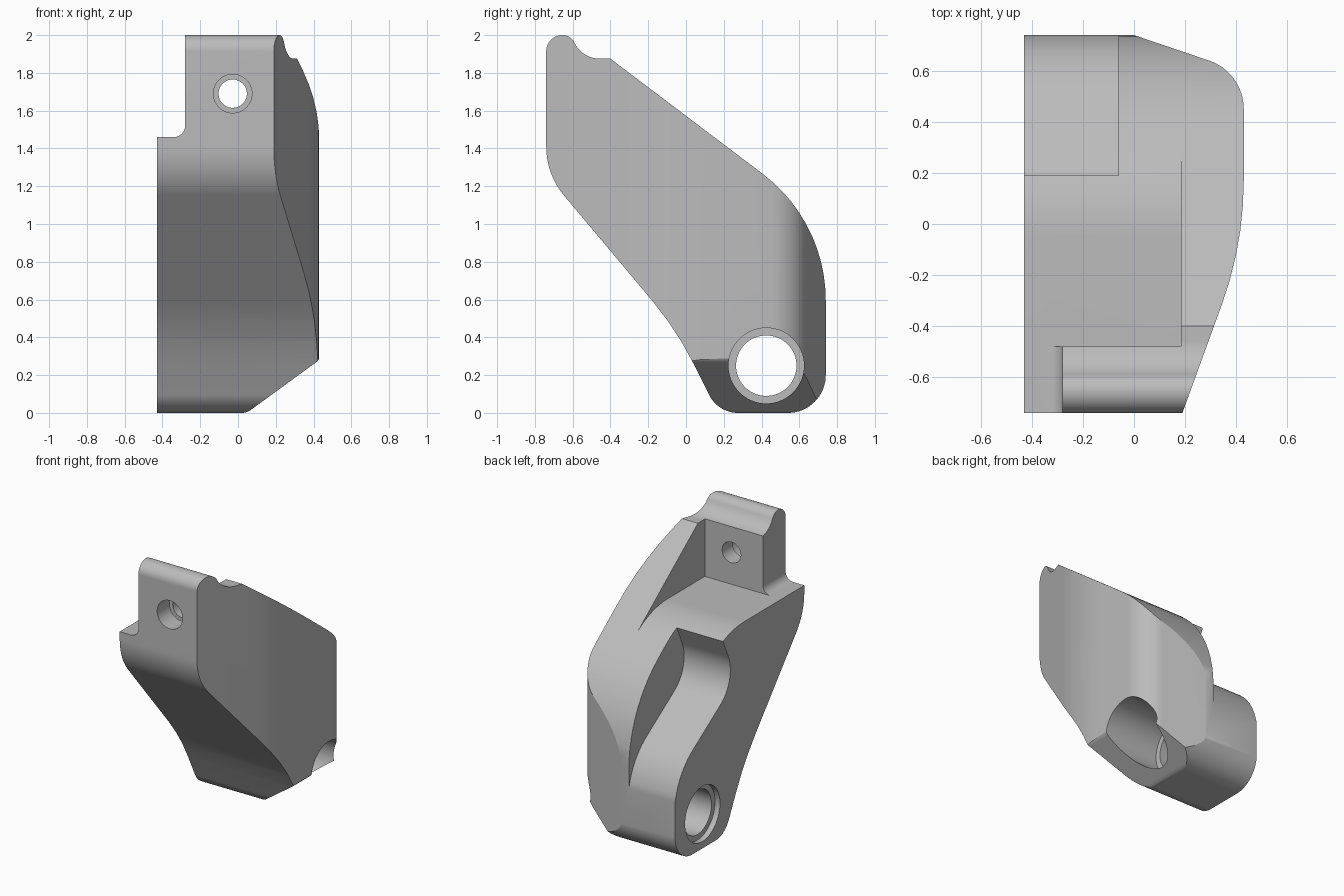
import bpy, bmesh, math
from mathutils import Vector

cube = bpy.data.objects.get("Cube")
if cube:
    bpy.data.objects.remove(cube, do_unlink=True)

grey = bpy.data.materials.new("light_grey")
grey.use_nodes = True
colour = (0.5, 0.5, 0.5, 1)
grey.diffuse_color = colour
grey.node_tree.nodes["Principled BSDF"].inputs["Base Color"].default_value = colour


def rounded(corners, step=math.radians(5)):
    """Round each (a, b, radius) corner of a polygon with an arc."""
    out = []
    for i, c in enumerate(corners):
        p = Vector(c[:2])
        if len(c) < 3:
            out.append(p)
            continue
        u = (Vector(corners[i - 1][:2]) - p).normalized()
        v = (Vector(corners[(i + 1) % len(corners)][:2]) - p).normalized()
        half = u.angle(v) / 2
        centre = p + (u + v).normalized() * c[2] / math.sin(half)
        start = p + u * c[2] / math.tan(half) - centre
        end = p + v * c[2] / math.tan(half) - centre
        turn = math.pi - 2 * half
        n = max(3, math.ceil(turn / step))
        for k in range(n + 1):
            t = k / n
            out.append(centre + (start * math.sin((1 - t) * turn)
                                 + end * math.sin(t * turn)) / math.sin(turn))
    return out


def prism(name, points, axis, low, high):
    """Extrude a closed outline along the x, y or z axis."""
    place = {"x": lambda a, b, d: (d, a, b),
             "y": lambda a, b, d: (a, d, b),
             "z": lambda a, b, d: (a, b, d)}[axis]
    bm = bmesh.new()
    face = bm.faces.new([bm.verts.new(place(p[0], p[1], low)) for p in points])
    ext = bmesh.ops.extrude_face_region(bm, geom=[face])
    move = Vector(place(0, 0, high - low))
    bmesh.ops.translate(bm, vec=move, verts=[g for g in ext["geom"]
                                             if isinstance(g, bmesh.types.BMVert)])
    bmesh.ops.recalc_face_normals(bm, faces=bm.faces)
    mesh = bpy.data.meshes.new(name)
    bm.to_mesh(mesh)
    bm.free()
    mesh.materials.append(grey)
    ob = bpy.data.objects.new(name, mesh)
    bpy.context.collection.objects.link(ob)
    return ob


def disc(name, a, b, radius, axis, low, high):
    ring = [(a + radius * math.cos(t * math.tau / 64),
             b + radius * math.sin(t * math.tau / 64)) for t in range(64)]
    return prism(name, ring, axis, low, high)


# Side silhouette, running through the whole width
body = prism("bracket_body", rounded([
    (-.74, 2, .085), (-.74, 1.263, .4), (-.05, .44, 1.7), (.17, 0, .17),
    (.74, 0, .2), (.74, 1.013, .84), (-.4, 1.875), (-.55, 1.875, .15),
    (-.61, 2, .07)]), "x", -.43, .6)

# Plan outline: tapered wing and rounded rear corner
plan = prism("plan_outline", rounded([
    (-.43, -1), (.095, -1), (.43, -.08, 1.42), (.43, .594, .2), (0, .74),
    (0, 1), (-.43, 1)]), "z", -.5, 2.5)

# Front outline: stepped tab and chamfered lower edge
front = prism("front_outline", rounded([
    (-.6, -.001), (.045, -.001, .1), (.43, .28, .06), (.6, .9), (.6, 2.5),
    (-.28, 2.5), (-.28, 1.46, .06), (-.6, 1.46)]), "y", -1, 1)

# Floor behind the tab
floor = prism("floor_cutter", rounded([
    (-.48, 2.5), (-.48, 1.46), (.149, 1.46, .6), (.33, 1.324), (.33, 2.5)]),
    "x", -.6, .185)

# Curved clearance above the pivot boss
recess = prism("recess_cutter", rounded([
    (.2, 1.6), (.2, 1.43), (.04, 1.08, .25), (.68, .66, .45), (.75, .42),
    (1, .42), (1, 1.6)]), "x", -.6, -.06)

# Stepped pivot bore and stepped screw hole
cutters = [floor, recess,
           disc("pivot_bore", .425, .25, .16, "x", -.7, .7),
           disc("pivot_counterbore_outer", .425, .25, .2, "x", 0, .7),
           disc("pivot_counterbore_inner", .425, .25, .2, "x", -.7, -.39),
           disc("screw_hole", -.028, 1.69, .075, "y", -1, -.3),
           disc("screw_counterbore", -.028, 1.69, .102, "y", -1, -.6)]

for operation, tools in (("INTERSECT", [plan, front]), ("DIFFERENCE", cutters)):
    for tool in tools:
        tool.hide_render = True
        mod = body.modifiers.new(tool.name, "BOOLEAN")
        mod.operation = operation
        mod.solver = "EXACT"
        mod.object = tool

# Bake the cuts and remove the helpers
depsgraph = bpy.context.evaluated_depsgraph_get()
result = bpy.data.meshes.new_from_object(body.evaluated_get(depsgraph))
body.modifiers.clear()
body.data = result
for tool in [plan, front] + cutters:
    bpy.data.objects.remove(tool, do_unlink=True)
result.materials.clear()
result.materials.append(grey)
for poly in result.polygons:
    poly.material_index = 0

bpy.ops.object.select_all(action="DESELECT")
body.select_set(True)
bpy.context.view_layer.objects.active = body
bpy.ops.object.shade_smooth_by_angle(angle=math.radians(20))
weighted = body.modifiers.new("weighted_normals", "WEIGHTED_NORMAL")
weighted.keep_sharp = True
